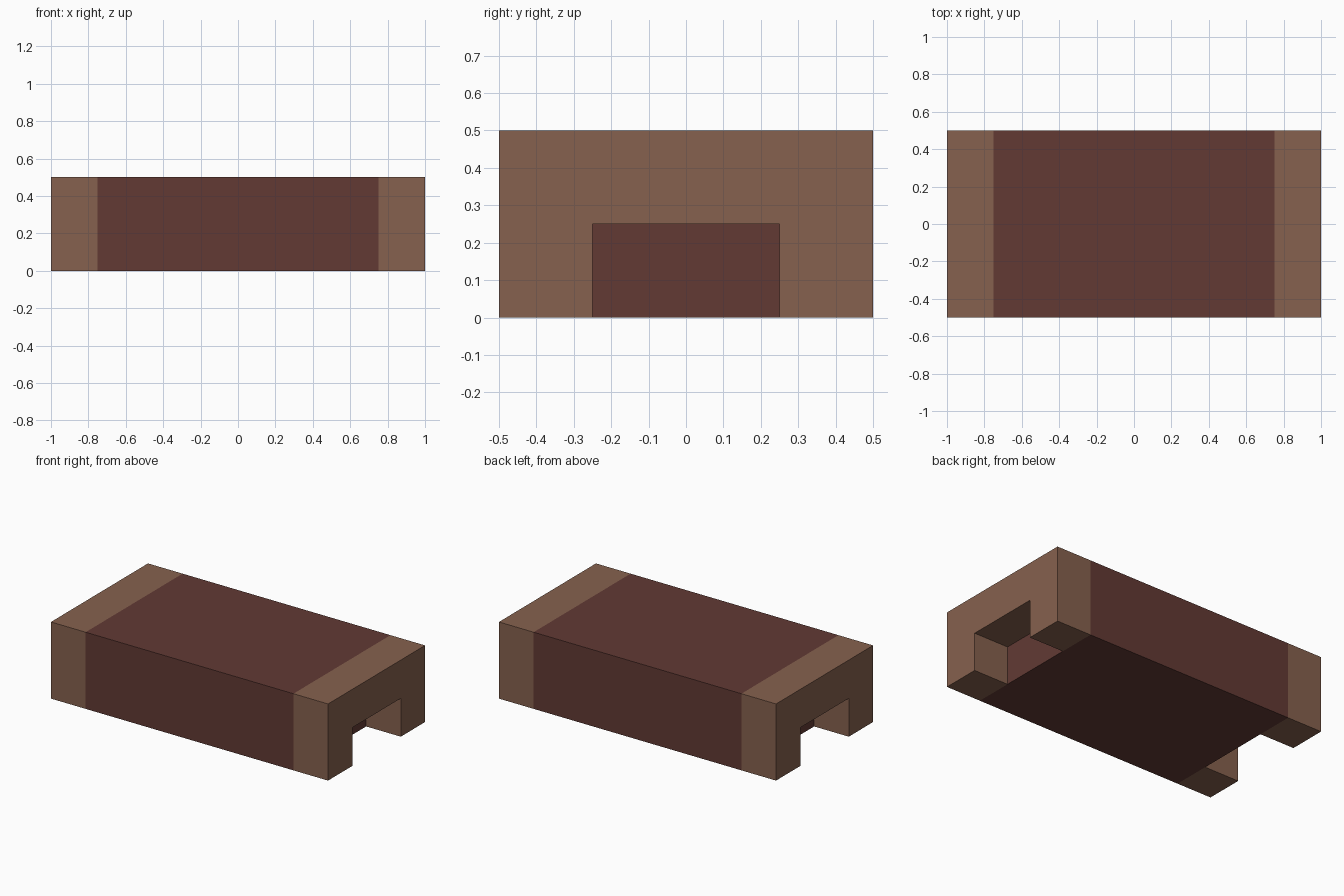
import bpy
import bmesh

cube = bpy.data.objects.get("Cube")
if cube:
    bpy.data.objects.remove(cube, do_unlink=True)


def linear(c):
    c /= 255
    return c / 12.92 if c <= 0.04045 else ((c + 0.055) / 1.055) ** 2.4


def make_material(name, rgb):
    mat = bpy.data.materials.new(name)
    mat.use_nodes = True
    color = [linear(c) for c in rgb] + [1.0]
    mat.diffuse_color = color
    mat.node_tree.nodes["Principled BSDF"].inputs["Base Color"].default_value = color
    return mat


def extrude_profile(name, profile, x0, x1, mat):
    """Extrude a (y, z) outline along x."""
    bm = bmesh.new()
    face = bm.faces.new([bm.verts.new((x0, y, z)) for y, z in profile])
    ext = bmesh.ops.extrude_face_region(bm, geom=[face])
    verts = [g for g in ext["geom"] if isinstance(g, bmesh.types.BMVert)]
    bmesh.ops.translate(bm, verts=verts, vec=(x1 - x0, 0, 0))
    bmesh.ops.recalc_face_normals(bm, faces=bm.faces)
    mesh = bpy.data.meshes.new(name)
    bm.to_mesh(mesh)
    bm.free()
    mesh.materials.append(mat)
    obj = bpy.data.objects.new(name, mesh)
    bpy.context.collection.objects.link(obj)
    return obj


dark_red = make_material("dark red brown", (98, 58, 52))
light_brown = make_material("light brown", (134, 97, 78))

# Solid middle block
block = [(-0.5, 0), (0.5, 0), (0.5, 0.5), (-0.5, 0.5)]
extrude_profile("middle_block", block, -0.75, 0.75, dark_red)

# Arched end caps, each with a square notch open at the bottom
arch = [(-0.5, 0), (-0.25, 0), (-0.25, 0.25), (0.25, 0.25),
        (0.25, 0), (0.5, 0), (0.5, 0.5), (-0.5, 0.5)]
for side, s in (("left", 1), ("right", -1)):
    extrude_profile(side + "_end_cap", arch, s * 0.75, s * 1.0, light_brown)
